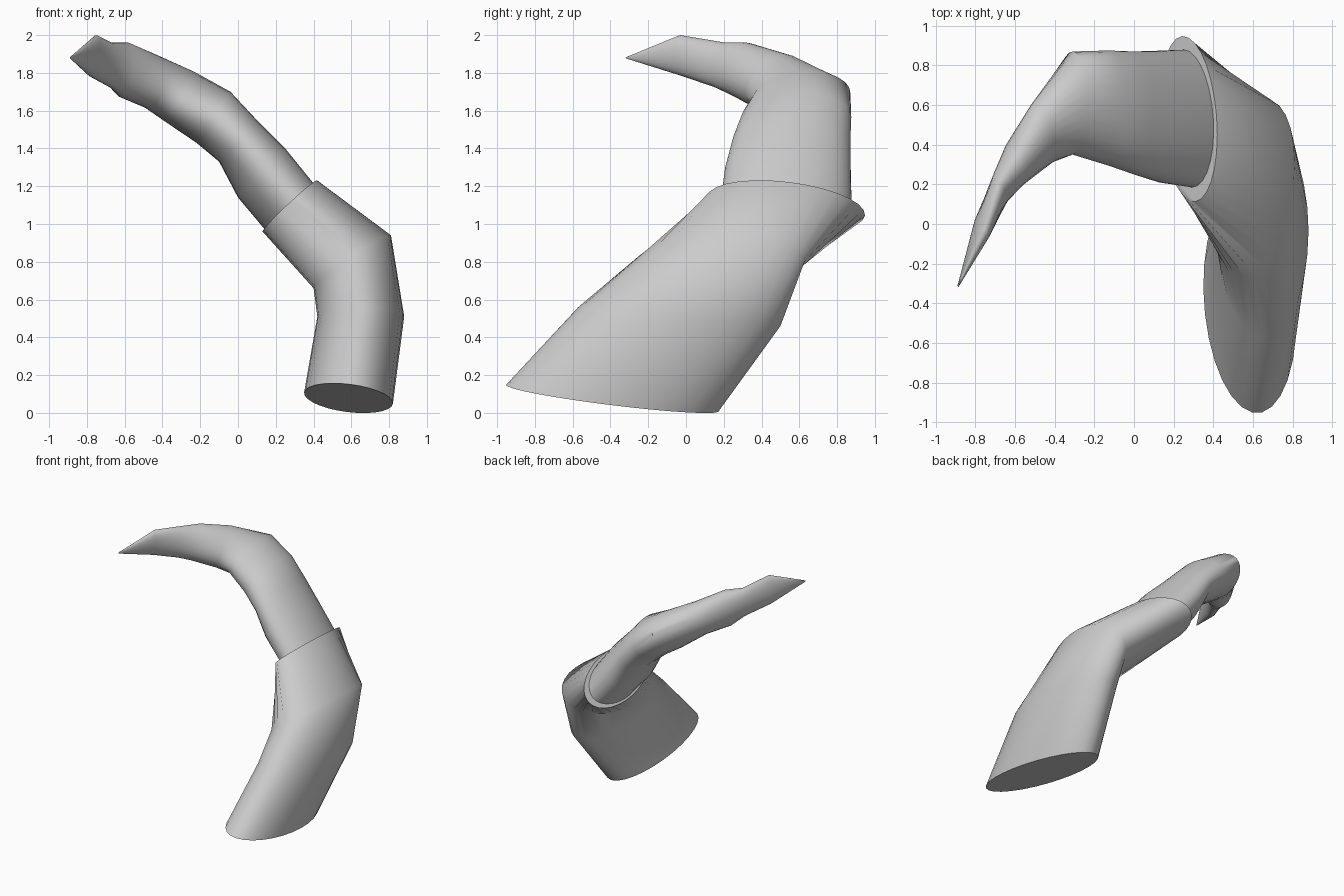
import bpy, bmesh, math
from mathutils import Vector

if "Cube" in bpy.data.objects:
    bpy.data.objects.remove(bpy.data.objects["Cube"])

SIDES = 28


def loft(name, rings):
    """Skin a tube through elliptical rings given as (centre, half axis a, half axis b)."""
    bm = bmesh.new()
    loops = []
    for c, a, b in rings:
        c, a, b = Vector(c), Vector(a), Vector(b)
        loops.append([bm.verts.new(c + a * math.cos(t) + b * math.sin(t))
                      for t in (2 * math.pi * i / SIDES for i in range(SIDES))])
    for lo, hi in zip(loops, loops[1:]):
        for i in range(SIDES):
            j = (i + 1) % SIDES
            bm.faces.new((lo[i], lo[j], hi[j], hi[i]))
    bm.faces.new(loops[0][::-1])
    bm.faces.new(loops[-1])
    bmesh.ops.recalc_face_normals(bm, faces=bm.faces)
    mesh = bpy.data.meshes.new(name)
    bm.to_mesh(mesh)
    bm.free()
    obj = bpy.data.objects.new(name, mesh)
    bpy.context.collection.objects.link(obj)
    bpy.ops.object.select_all(action='DESELECT')
    obj.select_set(True)
    bpy.context.view_layer.objects.active = obj
    bpy.ops.object.shade_smooth_by_angle(angle=math.radians(50))
    return obj


# thick lower sleeve: slanted base, two bends, open-looking lip
loft("horn_base", [
    ((.585, -.39, .078), (-.01, .56, -.073), (.235, -.06, -.03)),
    ((.650, -.035, .51), (0, .535, -.05), (.23, 0, 0)),
    ((.605, .18, .80), (0, .43, -.03), (.205, .13, .14)),
    ((.275, .53, 1.095), (0, .41, -.02), (.145, -.08, .135)),
])

# slimmer upper horn, emerging from the sleeve and tapering to a point
loft("horn_tip", [
    ((.29, .53, 1.07), (0, .34, 0), (.13, -.08, .12)),
    ((.125, .54, 1.27), (0, .33, 0), (.125, -.05, .13)),
    ((0, .56, 1.44), (0, .31, 0), (.10, -.03, .11)),
    ((-.13, .585, 1.565), (0, .29, 0), (.09, 0, .135)),
    ((-.31, .61, 1.675), (0, .26, .02), (.08, 0, .13)),
    ((-.46, .46, 1.755), (-.06, .14, .02), (.03, .05, .14)),
    ((-.60, .30, 1.815), (-.045, .10, 0), (.02, .02, .145)),
    ((-.67, .19, 1.84), (-.035, .07, 0), (0, .02, .12)),
    ((-.765, -.02, 1.89), (-.035, .04, 0), (.015, -.01, .11)),
    ((-.888, -.315, 1.88), (-.002, .004, 0), (0, 0, .004)),
])
